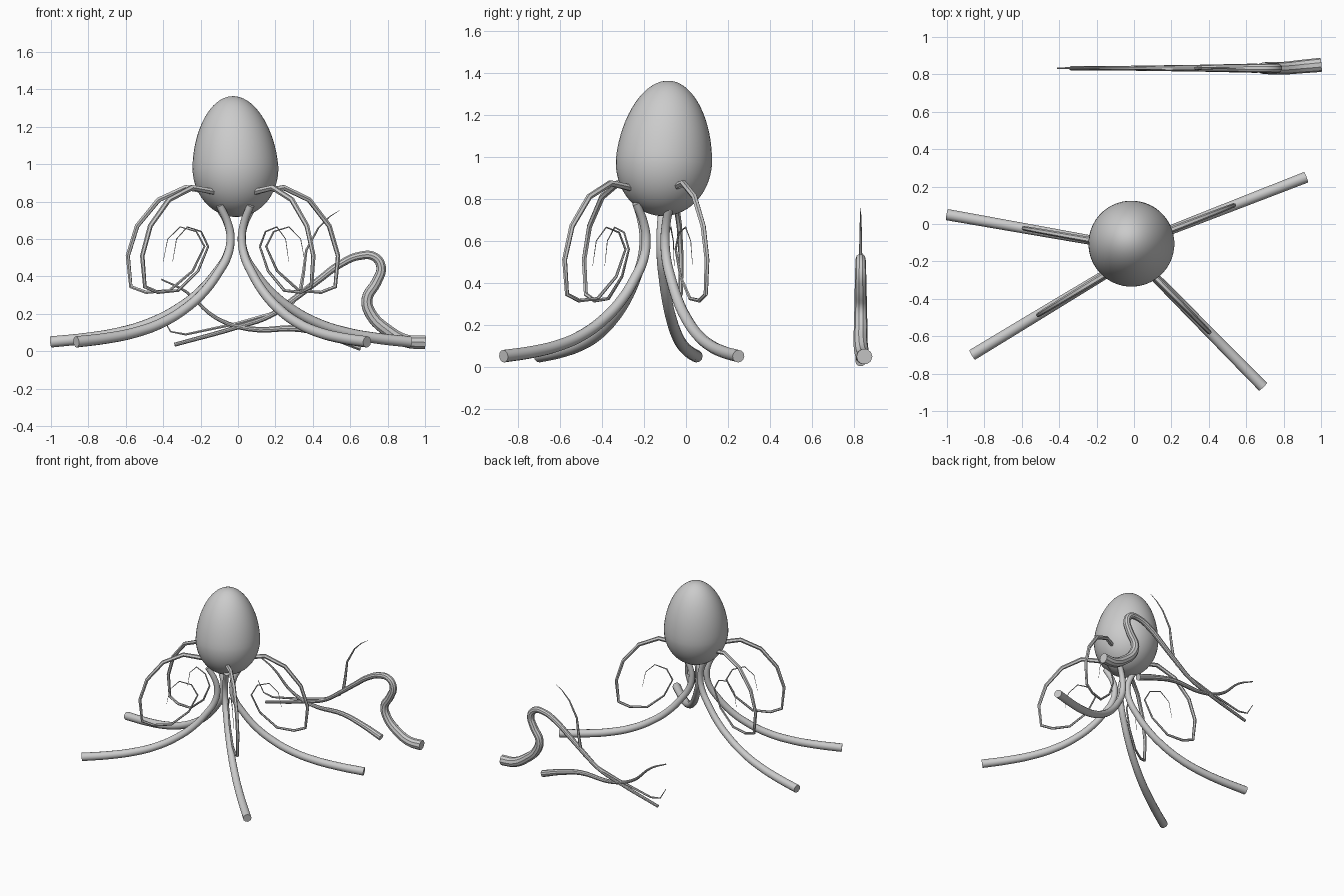
import bpy, bmesh, math
from mathutils import Vector

cube = bpy.data.objects.get("Cube")
if cube:
    bpy.data.objects.remove(cube, do_unlink=True)

GREY = (0.6, 0.6, 0.6, 1.0)
mat = bpy.data.materials.new("plain_grey")
mat.use_nodes = True
mat.diffuse_color = GREY
mat.node_tree.nodes["Principled BSDF"].inputs["Base Color"].default_value = GREY


def finish(obj, angle=35):
    bpy.ops.object.select_all(action='DESELECT')
    obj.select_set(True)
    bpy.context.view_layer.objects.active = obj
    if obj.type == 'CURVE':
        bpy.ops.object.convert(target='MESH')
        obj = bpy.context.view_layer.objects.active
    obj.data.materials.clear()
    obj.data.materials.append(mat)
    bpy.ops.object.shade_smooth_by_angle(angle=math.radians(angle))


def tube(name, points, r_start, r_end, smooth=True, sides=12):
    """Tapered tube through the points, either curved or in straight segments."""
    cu = bpy.data.curves.new(name, 'CURVE')
    cu.dimensions = '3D'
    cu.bevel_depth = 1.0
    cu.bevel_resolution = (sides - 4) // 2
    cu.use_fill_caps = True
    cu.resolution_u = 5
    sp = cu.splines.new('BEZIER' if smooth else 'POLY')
    pts = sp.bezier_points if smooth else sp.points
    pts.add(len(points) - 1)
    for i, (bp, p) in enumerate(zip(pts, points)):
        bp.co = p if smooth else (*p, 1)
        bp.radius = r_start + (r_end - r_start) * i / (len(points) - 1)
        if smooth:
            bp.handle_left_type = bp.handle_right_type = 'AUTO'
    obj = bpy.data.objects.new(name, cu)
    bpy.context.collection.objects.link(obj)
    finish(obj)


# Egg-shaped body, slightly tilted
bm = bmesh.new()
bmesh.ops.create_uvsphere(bm, u_segments=48, v_segments=32, radius=1)
for v in bm.verts:
    u = v.co.z
    width = 0.23 * (1 - 0.07 * max(u, 0))
    v.co = (v.co.x * width, v.co.y * width, u * (0.385 if u > 0 else 0.262))
me = bpy.data.meshes.new("body")
bm.to_mesh(me)
bm.free()
body = bpy.data.objects.new("body", me)
body.location = (-0.014, -0.105, 0.98)
body.rotation_mode = 'QUATERNION'
body.rotation_quaternion = Vector((-0.03, 0.045, 0.645)).to_track_quat('Z', 'Y')
bpy.context.collection.objects.link(body)
finish(body, 60)

# Legs and coiled tendrils share four vertical planes: (inner xy, foot xy)
PLANES = {
    "back_left": ((0.02, -0.10), (0.92, 0.25)),
    "front_left": ((0.02, -0.19), (0.69, -0.87)),
    "front_right": ((-0.04, -0.20), (-0.865, -0.70)),
    "back_right": ((-0.04, -0.12), (-1.0, 0.05)),
}
# Profiles: (fraction of the way outward, height)
LEG = [(0.07, 0.78), (0.015, 0.68), (0, 0.6), (0.02, 0.51), (0.08, 0.42),
       (0.17, 0.32), (0.29, 0.23), (0.45, 0.15), (0.62, 0.1), (0.8, 0.07), (1, 0.05)]
TENDRIL = [(0.09, 0.85), (0.25, 0.875), (0.4, 0.81), (0.52, 0.67), (0.572, 0.51),
           (0.555, 0.345), (0.47, 0.315), (0.34, 0.325), (0.21, 0.43), (0.145, 0.56),
           (0.19, 0.64), (0.28, 0.665), (0.35, 0.6), (0.375, 0.48)]


def in_plane(profile, inner, foot):
    a, b = Vector(inner), Vector(foot)
    return [(*a.lerp(b, t), z) for t, z in profile]


for side, (inner, foot) in PLANES.items():
    tube(side + "_leg", in_plane(LEG, inner, foot), 0.02, 0.03)
    tube(side + "_tendril", in_plane(TENDRIL, inner, foot), 0.017, 0.001, False, 6)


# Separate branching root lying behind the body, flat in one plane
def root(name, profile, r_start, r_end, smooth=True, sides=10):
    pts = [(x, 0.833 + max(0, x - 0.8) * 0.09, z) for x, z in profile]
    tube(name, pts, r_start, r_end, smooth, sides)


root("root_main", [(1.0, 0.048), (0.9, 0.055), (0.8, 0.11), (0.71, 0.2), (0.69, 0.28),
                   (0.74, 0.37), (0.765, 0.45), (0.73, 0.505), (0.65, 0.51),
                   (0.545, 0.465), (0.43, 0.38), (0.3, 0.28), (0.17, 0.19),
                   (0, 0.13), (-0.34, 0.035)], 0.038, 0.011)
root("root_second", [(0.66, 0.025), (0.5, 0.08), (0.33, 0.12), (0.06, 0.12),
                     (-0.12, 0.18), (-0.28, 0.32), (-0.41, 0.385)], 0.025, 0.004)
root("root_hook", [(0.3, 0.27), (0.18, 0.2), (0, 0.15), (-0.28, 0.09),
                   (-0.36, 0.105), (-0.41, 0.19)], 0.014, 0.002, False, 6)
root("root_sprig", [(0.33, 0.3), (0.35, 0.42), (0.365, 0.54), (0.43, 0.66),
                    (0.49, 0.72), (0.545, 0.755)], 0.012, 0.001, False, 6)
